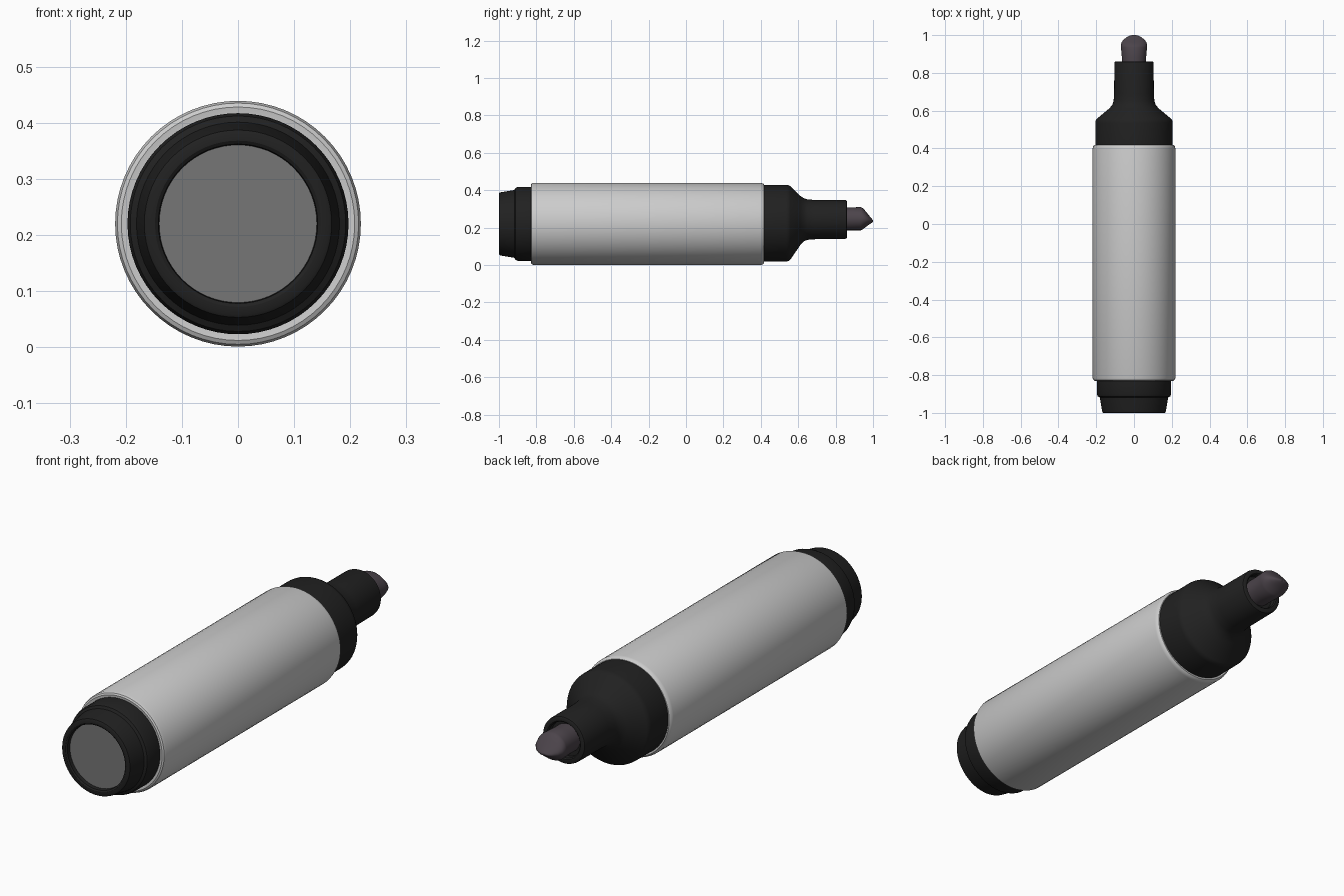
import bpy, bmesh, math


def material(name, rgb):
    m = bpy.data.materials.new(name)
    m.diffuse_color = (*rgb, 1)
    return m


white = material("light_grey_body", (0.60, 0.60, 0.60))
black = material("black_plastic", (0.015, 0.015, 0.015))
grey = material("grey_end_disc", (0.18, 0.18, 0.18))
ink = material("dark_felt", (0.072, 0.058, 0.070))


def loft(name, sections, mat, n=64):
    """Rings along y; each section is (y, radius_x, radius_z, centre_z)."""
    bm = bmesh.new()
    rings = []
    for y, rx, rz, cz in sections:
        rings.append([bm.verts.new((rx * math.cos(2 * math.pi * i / n), y,
                                    cz + rz * math.sin(2 * math.pi * i / n)))
                      for i in range(n)])
    for a, b in zip(rings, rings[1:]):
        for i in range(n):
            j = (i + 1) % n
            bm.faces.new((a[i], a[j], b[j], b[i]))
    bm.faces.new(rings[0])
    bm.faces.new(rings[-1])
    bmesh.ops.recalc_face_normals(bm, faces=bm.faces)
    me = bpy.data.meshes.new(name)
    bm.to_mesh(me)
    bm.free()
    me.materials.append(mat)
    ob = bpy.data.objects.new(name, me)
    bpy.context.collection.objects.link(ob)
    bpy.ops.object.select_all(action='DESELECT')
    ob.select_set(True)
    bpy.context.view_layer.objects.active = ob
    bpy.ops.object.shade_smooth_by_angle(angle=math.radians(32))
    return ob


def turned(name, profile, mat, cz=0.22):
    return loft(name, [(y, r, r, cz) for y, r in profile], mat)


# Barrel with softly rounded ends
turned("barrel", [(-0.828, 0.195), (-0.83, 0.208), (-0.826, 0.215), (-0.815, 0.219),
                  (0.40, 0.219), (0.412, 0.216), (0.418, 0.21), (0.417, 0.20)], white)

# Stepped rear plug with a shallow recess
turned("rear_plug", [(-0.82, 0.197), (-0.90, 0.197), (-0.912, 0.192), (-0.918, 0.181),
                     (-0.985, 0.170), (-0.997, 0.167), (-1.0, 0.162), (-1.0, 0.148),
                     (-0.996, 0.142), (-0.975, 0.140)], black)

# Disc at the bottom of the recess
turned("end_disc", [(-0.97, 0.1405), (-0.98, 0.1405)], grey)

# Front collar, shoulder and neck, the neck sitting slightly high
loft("front_collar_and_neck", [
    (y, r, r, cz) for y, r, cz in [
        (0.41, 0.205, 0.223), (0.535, 0.205, 0.224), (0.547, 0.203, 0.224),
        (0.557, 0.197, 0.225), (0.61, 0.133, 0.238), (0.63, 0.115, 0.242),
        (0.65, 0.108, 0.243), (0.69, 0.105, 0.243), (0.85, 0.104, 0.244),
        (0.858, 0.102, 0.244), (0.861, 0.097, 0.244), (0.861, 0.083, 0.245),
        (0.856, 0.078, 0.245), (0.835, 0.077, 0.245)]], black)

# Chisel nib: round stem tapering to a narrow edge
loft("nib", [(0.82, 0.063, 0.061, 0.247), (0.88, 0.064, 0.061, 0.247),
             (0.935, 0.069, 0.062, 0.248), (0.945, 0.070, 0.057, 0.248),
             (0.962, 0.066, 0.041, 0.245), (0.978, 0.054, 0.025, 0.241),
             (0.992, 0.034, 0.012, 0.237), (0.998, 0.020, 0.006, 0.236),
             (1.0, 0.010, 0.003, 0.236)], ink)
